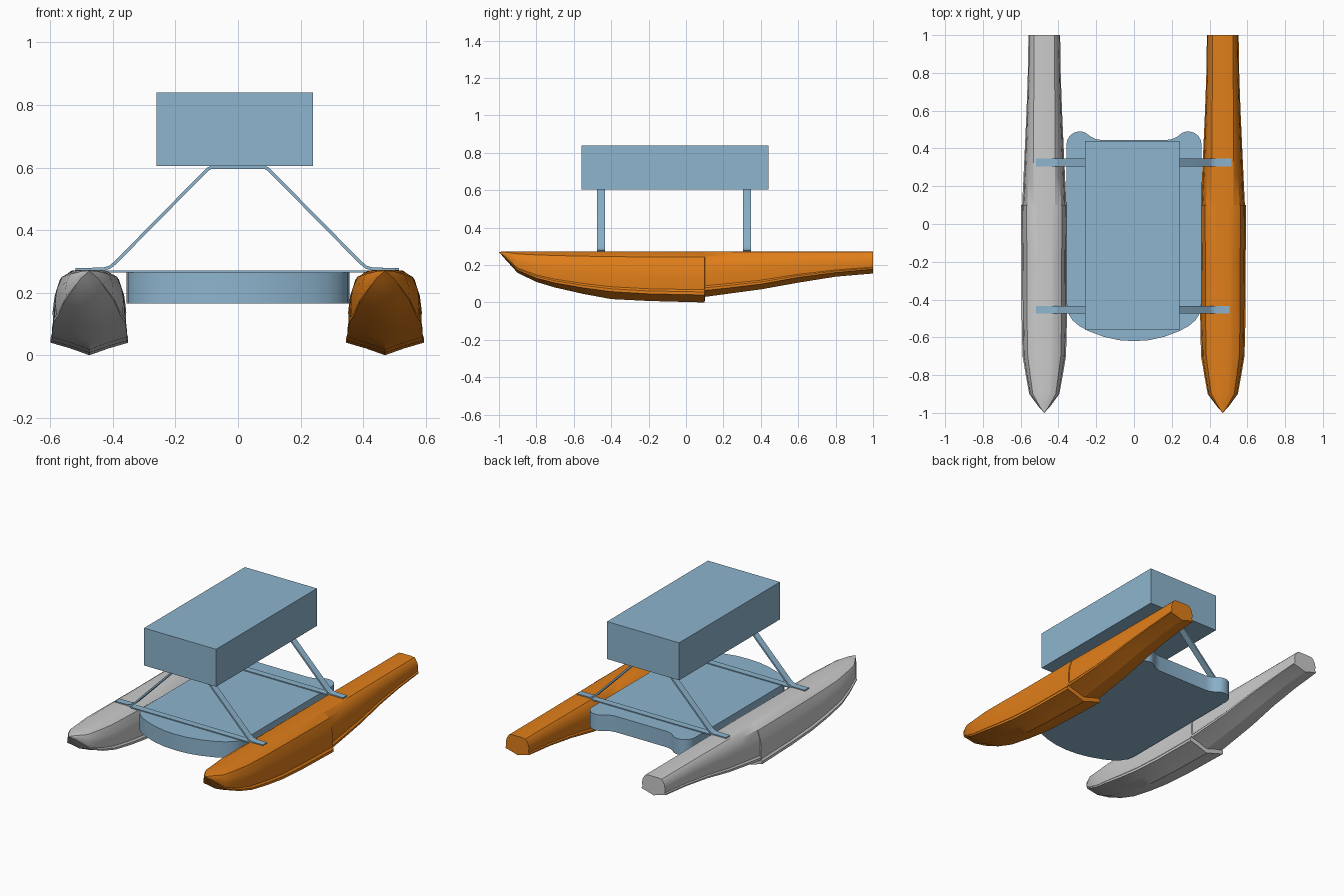
import bpy, bmesh
from math import cos, sin, radians
from mathutils import Vector

if "Cube" in bpy.data.objects:
    bpy.data.objects.remove(bpy.data.objects["Cube"])


def material(name, rgb):
    m = bpy.data.materials.new(name)
    m.diffuse_color = (*rgb, 1)
    m.use_nodes = True
    m.node_tree.nodes["Principled BSDF"].inputs["Base Color"].default_value = m.diffuse_color
    return m


BLUE = material("pale_blue", (0.27, 0.46, 0.62))
ORANGE = material("orange", (0.75, 0.21, 0.01))


def make_object(name, verts, faces, mat=None, smooth=None):
    bm = bmesh.new()
    vs = [bm.verts.new(v) for v in verts]
    for f in faces:
        bm.faces.new([vs[i] for i in f])
    bmesh.ops.recalc_face_normals(bm, faces=bm.faces)
    mesh = bpy.data.meshes.new(name)
    bm.to_mesh(mesh)
    bm.free()
    ob = bpy.data.objects.new(name, mesh)
    bpy.context.collection.objects.link(ob)
    if mat:
        mesh.materials.append(mat)
    if smooth:
        bpy.ops.object.select_all(action='DESELECT')
        ob.select_set(True)
        bpy.context.view_layer.objects.active = ob
        bpy.ops.object.shade_smooth_by_angle(angle=radians(smooth))
    return ob


def prism(name, outline, offset, mat, smooth=None):
    """Extrude a closed 3D outline along an offset vector."""
    n = len(outline)
    base = [Vector(p) for p in outline]
    verts = base + [p + Vector(offset) for p in base]
    faces = [tuple(range(n)), tuple(range(n, 2 * n))]
    faces += [(i, (i + 1) % n, n + (i + 1) % n, n + i) for i in range(n)]
    return make_object(name, verts, faces, mat, smooth)


def box(name, x0, x1, y0, y1, z0, z1, mat):
    prism(name, [(x0, y0, z0), (x1, y0, z0), (x1, y1, z0), (x0, y1, z0)],
          (0, 0, z1 - z0), mat)


# Floats: y, chine half width, keel height, chine height, deck half width
TOP = 0.273
STATIONS = [
    (-0.97, 0.028, 0.235, 0.245, 0.016), (-0.90, 0.080, 0.158, 0.172, 0.040),
    (-0.80, 0.098, 0.110, 0.130, 0.048), (-0.70, 0.115, 0.080, 0.104, 0.052),
    (-0.55, 0.119, 0.046, 0.078, 0.055), (-0.40, 0.120, 0.018, 0.058, 0.056),
    (-0.20, 0.121, 0.008, 0.046, 0.057), (0.10, 0.124, 0.000, 0.040, 0.058),
    (0.101, 0.117, 0.030, 0.064, 0.058), (0.25, 0.110, 0.050, 0.080, 0.058),
    (0.40, 0.103, 0.070, 0.098, 0.057), (0.60, 0.094, 0.106, 0.134, 0.056),
    (0.80, 0.087, 0.138, 0.160, 0.055), (1.00, 0.084, 0.155, 0.178, 0.055)]


def float_section(y, w, keel, chine, deck):
    h = TOP - chine
    half = [(w * 0.5, keel + (chine - keel) * 0.55), (w, chine), (w, chine + 0.07 * h),
            (w * 0.92, chine + 0.12 * h), (w * 0.95, chine + 0.42 * h),
            (w * 0.90, chine + 0.64 * h), (w * 0.76, chine + 0.87 * h),
            (deck, TOP - 0.003), (deck * 0.6, TOP)]
    ring = [(0, keel)] + half + [(-x, z) for x, z in reversed(half)]
    return [(x, y, z) for x, z in ring]


def make_float(name, cx, mat):
    rings = [float_section(*s) for s in STATIONS]
    n = len(rings[0])
    verts = [(0, -1, 0.270)] + [p for r in rings for p in r]
    faces = [(0, 1 + i, 1 + (i + 1) % n) for i in range(n)]
    for k in range(len(rings) - 1):
        a, b = 1 + k * n, 1 + (k + 1) * n
        faces += [(a + i, a + (i + 1) % n, b + (i + 1) % n, b + i) for i in range(n)]
    last = 1 + (len(rings) - 1) * n
    faces.append(tuple(range(last, last + n)))
    make_object(name, verts, faces, mat, 30).location.x = cx


make_float("right_float", 0.47, ORANGE)
make_float("left_float", -0.475, None)

# Central platform with bowed front and two rear lobes
half = [(0.08, -0.615), (0.16, -0.597), (0.24, -0.567), (0.29, -0.54),
        (0.325, -0.51), (0.35, -0.47), (0.357, -0.42)]
half += [(0.287 + 0.07 * cos(radians(a)), 0.42 + 0.07 * sin(radians(a)))
         for a in range(0, 121, 12)]
half += [(0.23, 0.463), (0.205, 0.450), (0.175, 0.445)]
outline = [(0, -0.62)] + half + [(-x, y) for x, y in reversed(half)]
prism("platform", [(x, y, 0.165) for x, y in outline], (0, 0, 0.10), BLUE, 30)


# Bent support straps: mitred ribbon profile in the xz plane
def strap(name, path, thick, y, width):
    pts = [Vector(p) for p in path]
    inner = []
    for i, p in enumerate(pts):
        dirs = []
        if i:
            dirs.append((p - pts[i - 1]).normalized())
        if i < len(pts) - 1:
            dirs.append((pts[i + 1] - p).normalized())
        t = sum(dirs, Vector((0, 0))).normalized()
        nrm = Vector((t.y, -t.x))
        inner.append(p + nrm * thick / Vector((dirs[0].y, -dirs[0].x)).dot(nrm))
    prof = pts + inner[::-1]
    prism(name, [(p.x, y, p.y) for p in prof], (0, width, 0), BLUE, 30)


for label, y, reach in (("front", -0.475, 0.505), ("rear", 0.305, 0.515)):
    right = [(0.088, 0.605), (0.10, 0.599), (0.395, 0.300), (0.412, 0.286),
             (0.432, 0.280)]
    path = [(-0.52, 0.279)] + [(-x, z) for x, z in reversed(right)]
    path += right + [(reach, 0.279)]
    strap(label + "_support", path, 0.010, y, 0.042)
    box(label + "_crossbar", -0.52, reach, y, y + 0.042, 0.264, 0.271, BLUE)

# Raised box
box("upper_box", -0.26, 0.24, -0.56, 0.44, 0.605, 0.84, BLUE)
